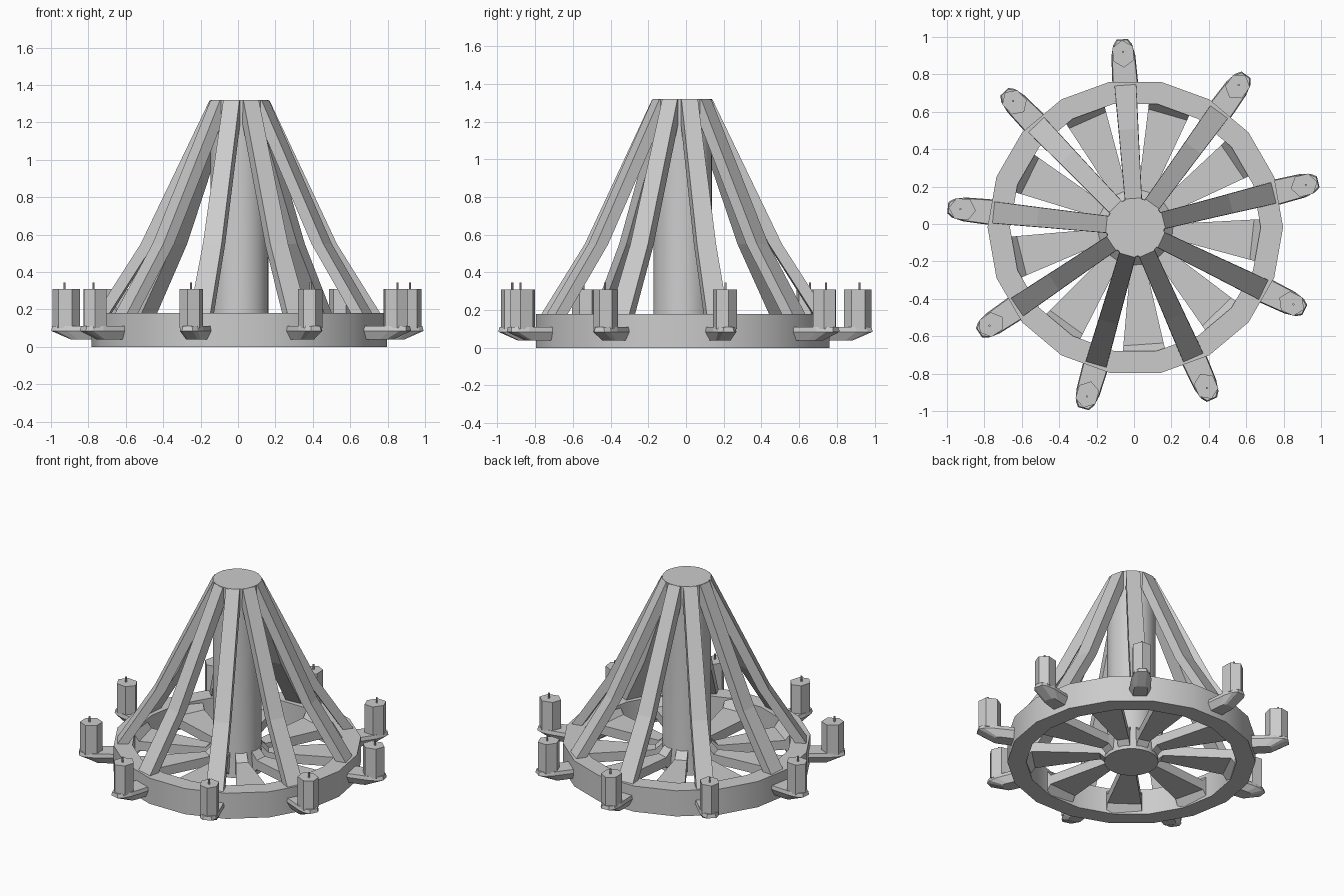
import bpy, bmesh, math
from mathutils import Matrix, Vector

if "Cube" in bpy.data.objects:
    bpy.data.objects.remove(bpy.data.objects["Cube"])

CENTRE = Vector((0.007, -0.018, 0))
COUNT = 9
START = math.radians(94)
STEP = math.tau / COUNT


def loft(name, sections, angle=0.0, close=False, smooth=False):
    """Bridge equal-sized point loops, cap the ends, turn about the centre."""
    bm = bmesh.new()
    loops = [[bm.verts.new(p) for p in s] for s in sections]
    n = len(loops[0])
    pairs = list(zip(loops, loops[1:]))
    if close:
        pairs.append((loops[-1], loops[0]))
    for a, b in pairs:
        for i in range(n):
            j = (i + 1) % n
            bm.faces.new((a[i], a[j], b[j], b[i]))
    if not close:
        bm.faces.new(loops[0])
        bm.faces.new(loops[-1])
    bmesh.ops.recalc_face_normals(bm, faces=bm.faces)
    mesh = bpy.data.meshes.new(name)
    bm.to_mesh(mesh)
    bm.free()
    mesh.transform(Matrix.Translation(CENTRE) @ Matrix.Rotation(angle, 4, 'Z'))
    ob = bpy.data.objects.new(name, mesh)
    bpy.context.collection.objects.link(ob)
    if smooth:
        bpy.ops.object.select_all(action='DESELECT')
        ob.select_set(True)
        bpy.context.view_layer.objects.active = ob
        bpy.ops.object.shade_smooth_by_angle(angle=math.radians(30))
    return ob


def circle(r, z, n, rx=None, cx=0.0):
    rx = rx or r
    return [(cx + rx * math.cos(math.tau * i / n),
             r * math.sin(math.tau * i / n), z) for i in range(n)]


def outline(half, z):
    """Symmetric plan outline from (radius, half width) points."""
    return [(r, -w, z) for r, w in half] + [(r, w, z) for r, w in reversed(half)]


# Outer ring, 18 sides
R_OUT, R_IN, RING_H = 0.79, 0.67, 0.18
loft("outer_ring", [circle(R_OUT, 0, 18), circle(R_OUT, RING_H, 18),
                    circle(R_IN, RING_H, 18), circle(R_IN, 0, 18)],
     close=True, smooth=True)

# Central column with slightly flared foot
loft("centre_column", [circle(0.172, 0, 36), circle(0.155, RING_H, 36),
                       circle(0.155, 1.32, 36)], smooth=True)

for k in range(COUNT):
    a = START + k * STEP

    # Bent strut from column top to ring
    path = [(0.155, 1.318, 0.045), (0.525, 0.55, 0.052), (0.775, 0.16, 0.058)]
    loft(f"strut_{k}", [[(r, -w, z), (r, w, z), (r - 0.07, w, z), (r - 0.07, -w, z)]
                        for r, z, w in path], a)

    # Wedge spoke between struts, flared at hub and ring
    spoke = [(0.14, 0.0, 0.18, 0.036), (0.20, 0.055, 0.12, 0.04),
             (0.627, 0.055, 0.12, 0.108), (0.67, 0.0, 0.178, 0.115)]
    loft(f"spoke_{k}", [[(r, -w, lo), (r, w, lo), (r, w, hi), (r, -w, hi)]
                        for r, lo, hi, w in spoke], a + STEP / 2)

    # Candle tray with bevelled underside
    top = [(0.74, 0.07), (0.92, 0.064), (0.98, 0.05), (1.008, 0.03)]
    under = [(0.74, 0.045), (0.86, 0.044), (0.89, 0.04), (0.90, 0.026)]
    loft(f"candle_tray_{k}", [outline(under, 0.038), outline(top, 0.085),
                              outline([(r - 0.005, w - 0.005) for r, w in top], 0.11)], a)

    # Hexagonal candle and wick
    loft(f"candle_{k}", [circle(0.064, z, 6, 0.073, 0.93) for z in (0.10, 0.308)], a)
    loft(f"wick_{k}", [circle(0.006, z, 6, 0.006, 0.94) for z in (0.30, 0.345)], a)
